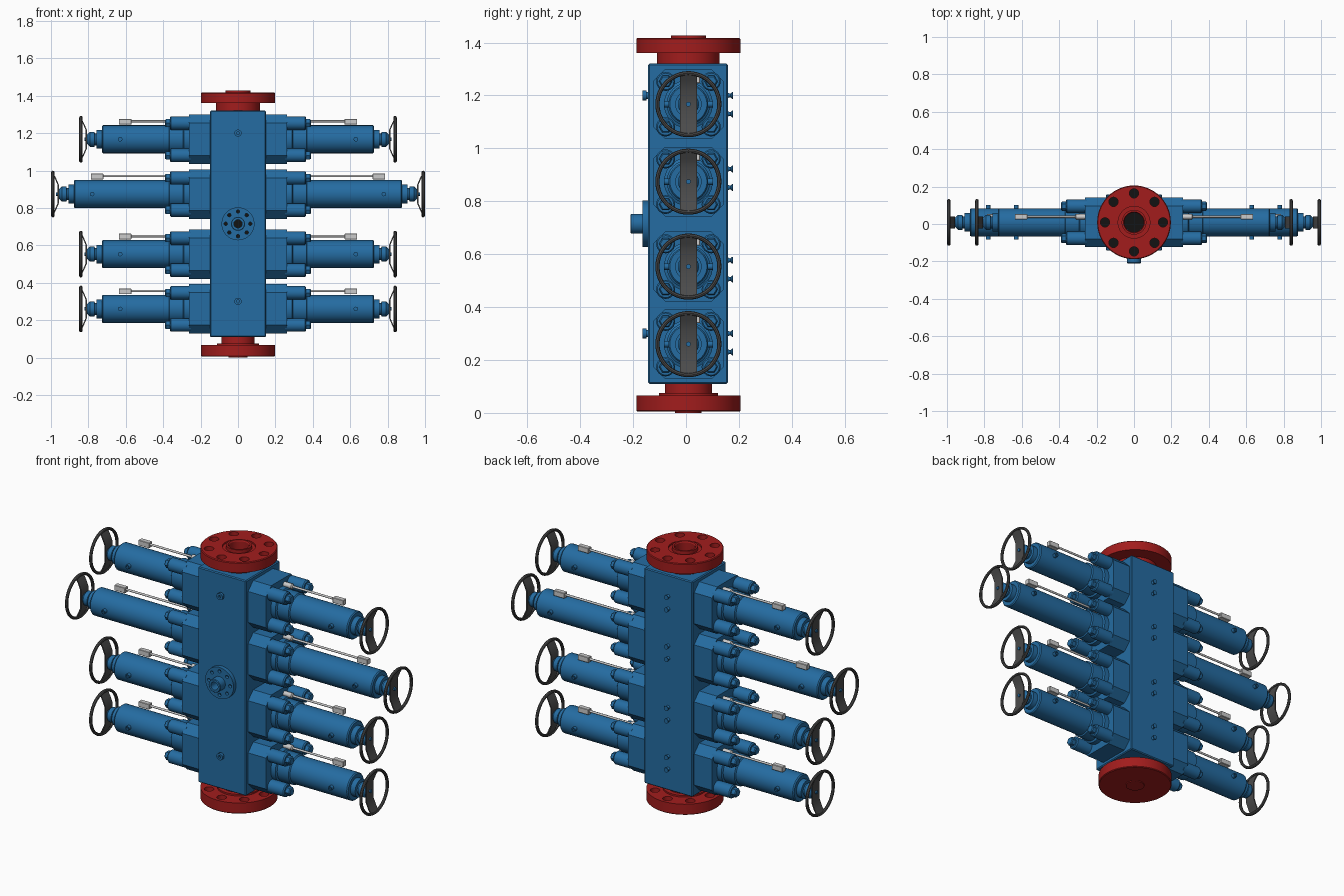
import bpy, bmesh
from math import pi, cos, sin, radians
from mathutils import Vector, Matrix

if "Cube" in bpy.data.objects:
    bpy.data.objects.remove(bpy.data.objects["Cube"])

YC = 0.009                      # centre line of the stack in y
LEVELS = [(1.167, 0.0), (0.874, 0.15), (0.553, 0.0), (0.26, 0.0)]  # height, extra length


def material(name, rgb):
    m = bpy.data.materials.new(name)
    m.diffuse_color = (*rgb, 1)
    m.use_nodes = True
    m.node_tree.nodes["Principled BSDF"].inputs["Base Color"].default_value = m.diffuse_color
    return m


BLUE = material("blue_paint", (0.018, 0.15, 0.36))
RED = material("red_paint", (0.36, 0.012, 0.012))
IRON = material("dark_iron", (0.07, 0.07, 0.07))
BLACK = material("hole_black", (0.006, 0.006, 0.006))


def finish(bm, name, mat, mirror=False):
    bmesh.ops.remove_doubles(bm, verts=bm.verts, dist=1e-5)
    bmesh.ops.recalc_face_normals(bm, faces=bm.faces)
    me = bpy.data.meshes.new(name)
    bm.to_mesh(me)
    bm.free()
    if mat:
        me.materials.append(mat)
    ob = bpy.data.objects.new(name, me)
    bpy.context.collection.objects.link(ob)
    if mirror:
        ob.modifiers.new("mirror", 'MIRROR').use_mirror_merge = False
    return ob


def lathe(name, profile, origin, axis, mat, seg=48, closed=False, mirror=False):
    """Spin (radius, distance) points round an axis through origin."""
    bm = bmesh.new()
    vs = [bm.verts.new((r, 0, t)) for r, t in profile]
    es = [bm.edges.new(p) for p in zip(vs, vs[1:])]
    if closed:
        es.append(bm.edges.new((vs[-1], vs[0])))
    bmesh.ops.spin(bm, geom=vs + es, axis=(0, 0, 1), cent=(0, 0, 0),
                   steps=seg, angle=2 * pi, use_duplicate=False)
    rot = Vector(axis).to_track_quat('Z', 'Y').to_matrix().to_4x4()
    bm.transform(Matrix.Translation(origin) @ rot)
    return finish(bm, name, mat, mirror)


def box(name, lo, hi, mat, bevel=0.0, along_x=False, mirror=False):
    bm = bmesh.new()
    lo, hi = Vector(lo), Vector(hi)
    bmesh.ops.create_cube(bm, size=1)
    bmesh.ops.scale(bm, vec=hi - lo, verts=bm.verts)
    bmesh.ops.translate(bm, vec=(lo + hi) / 2, verts=bm.verts)
    if bevel:
        es = [e for e in bm.edges if not along_x
              or abs(e.verts[0].co.x - e.verts[1].co.x) > 1e-4]
        bmesh.ops.bevel(bm, geom=es, offset=bevel, segments=1, affect='EDGES')
    return finish(bm, name, mat, mirror)


def bolt_holes(ob, origin, axis, ring, r, top, depth):
    """Cut eight blind holes and lay a dark floor in each."""
    rot = Vector(axis).to_track_quat('Z', 'Y').to_matrix().to_4x4()
    place = Matrix.Translation(origin) @ rot
    bm = bmesh.new()
    for i in range(8):
        a = i * pi / 4
        c = Vector((ring * cos(a), ring * sin(a), top))
        bmesh.ops.create_cone(bm, cap_ends=True, segments=20, radius1=r, radius2=r,
                              depth=2 * depth, matrix=place @ Matrix.Translation(c))
        lathe(ob.name + "_hole_floor", [(0, 0.001 - depth), (r, 0.001 - depth)],
              place @ c, axis, BLACK, 20)
    cutter = finish(bm, "hole_cutter", None)
    cutter.hide_render = True
    mod = ob.modifiers.new("holes", 'BOOLEAN')
    mod.operation, mod.solver, mod.object = 'DIFFERENCE', 'EXACT', cutter
    bpy.context.view_layer.objects.active = ob
    bpy.ops.object.modifier_apply(modifier=mod.name)
    bpy.data.objects.remove(cutter)


UP, FRONT, BACK, RIGHT = (0, 0, 1), (0, -1, 0), (0, 1, 0), (1, 0, 0)

# Main body
box("body", (-0.15, -0.143, 0.11), (0.15, 0.158, 1.32), BLUE, bevel=0.005)

# Top flange with open bore and seal groove
top = lathe("top_flange", [(0.052, 1.31), (0.052, 1.421), (0.056, 1.427), (0.066, 1.427),
            (0.066, 1.408), (0.085, 1.408), (0.085, 1.417), (0.193, 1.417), (0.197, 1.413),
            (0.197, 1.36), (0.118, 1.36), (0.118, 1.31)], (0, YC, 0), UP, RED, 64, closed=True)
bolt_holes(top, (0, YC, 0), UP, 0.155, 0.025, 1.417, 0.05)
lathe("bore_floor", [(0, 1.323), (0.052, 1.323)], (0, YC, 0), UP, BLACK)

# Bottom flange, closed underneath
bottom = lathe("bottom_flange", [(0, 0), (0.05, 0), (0.05, 0.005), (0.193, 0.005),
               (0.197, 0.009), (0.197, 0.066), (0.112, 0.066), (0.112, 0.075), (0.089, 0.075),
               (0.089, 0.115), (0, 0.115)], (0, YC, 0), UP, RED, 64)
bolt_holes(bottom, (0, YC, 0), UP, 0.155, 0.025, 0.066, 0.05)

# Side outlet on the front
outlet = lathe("front_outlet", [(0.022, 0.14), (0.022, 0.21), (0.034, 0.21), (0.037, 0.207),
               (0.037, 0.165), (0.088, 0.165), (0.088, 0.14)],
               (0, 0, 0.715), FRONT, BLUE, closed=True)
bolt_holes(outlet, (0, 0, 0.715), FRONT, 0.066, 0.009, 0.165, 0.018)
lathe("outlet_floor", [(0, 0.146), (0.022, 0.146)], (0, 0, 0.715), FRONT, BLACK)

# Front plugs and rear grease fittings
for z in (1.2, 0.3):
    lathe("front_plug", [(0.013, 0.14), (0.013, 0.15), (0.019, 0.15), (0.019, 0.165),
          (0.008, 0.165), (0.008, 0.155), (0, 0.155)], (0, 0, z), FRONT, BLUE, 24)
for z in (1.2, 1.13, 0.922, 0.852, 0.577, 0.506, 0.3, 0.23):
    lathe("rear_fitting", [(0.012, 0.155), (0.007, 0.165), (0.007, 0.168), (0.013, 0.174),
          (0.013, 0.178), (0, 0.178)], (0, 0, z), BACK, BLUE, 16)

# Ram assemblies: built on the right, mirrored to the left
for z, ext in LEVELS:
    c = (0, YC, z)
    box("bonnet", (0.145, YC - 0.133, z - 0.132), (0.262, YC + 0.133, z + 0.132), BLUE,
        bevel=0.045, along_x=True, mirror=True)

    # Bonnet hub, cylinder and stepped end cap
    e = ext
    lathe("ram_cylinder", [(0, 0.25), (0.092, 0.25), (0.092, 0.29), (0.082, 0.295),
          (0.082, 0.365), (0.075, 0.37), (0.075, 0.722 + e), (0.07, 0.728 + e),
          (0.05, 0.728 + e), (0.05, 0.757 + e), (0.032, 0.757 + e), (0.032, 0.765 + e),
          (0.04, 0.768 + e), (0.04, 0.792 + e), (0.022, 0.81 + e), (0.009, 0.81 + e),
          (0.009, 0.822 + e), (0, 0.822 + e)], c, RIGHT, BLUE, mirror=True)

    # Bonnet bolts with hexagonal heads
    for sy in (-1, 1):
        for sz in (-1, 1):
            o = (0, YC + sy * 0.086, z + sz * 0.086)
            lathe("bonnet_bolt", [(0, 0.25), (0.036, 0.25), (0.036, 0.358), (0.031, 0.364),
                  (0, 0.364)], o, RIGHT, BLUE, 24, mirror=True)
            lathe("bolt_head", [(0.025, 0.36), (0.025, 0.385), (0.02, 0.39), (0, 0.39)],
                  o, RIGHT, BLUE, 6, mirror=True)
        # Hydraulic ports on the cylinder sides
        lathe("cylinder_port", [(0.012, 0.07), (0.012, 0.093), (0.007, 0.093),
              (0.007, 0.085), (0, 0.085)], (0.63 + e, YC, z), (0, sy, 0), BLUE, 16, mirror=True)

    # Position indicator rod
    o = (0, YC + 0.03, z + 0.096)
    lathe("indicator_rod", [(0, 0.25), (0.014, 0.25), (0.014, 0.31), (0.006, 0.315),
          (0.006, 0.58 + e)], o, RIGHT, None, 16, mirror=True)
    box("indicator_block", (0.57 + e, o[1] - 0.014, o[2] - 0.017),
        (0.637 + e, o[1] + 0.014, o[2] + 0.013), None, bevel=0.002, mirror=True)

    # Handwheel rim
    rim = [(0.117 + 0.008 * cos(i * pi / 4), 0.84 + e + 0.009 * sin(i * pi / 4)) for i in range(8)]
    lathe("handwheel_rim", rim, c, RIGHT, IRON, closed=True, mirror=True)

    # Dished spoke bar across the handwheel
    bm = bmesh.new()
    path = [(-0.117, 0.84), (-0.085, 0.823), (-0.05, 0.808), (0.05, 0.808),
            (0.085, 0.823), (0.117, 0.84)]
    rows = [[bm.verts.new((x + e + d, YC + y, z + h))
             for d, y in ((0, -0.032), (0, 0.032), (0.007, 0.032), (0.007, -0.032))]
            for h, x in path]
    for a, b in zip(rows, rows[1:]):
        for i in range(4):
            j = (i + 1) % 4
            bm.faces.new((a[i], a[j], b[j], b[i]))
    bm.faces.new(rows[0])
    bm.faces.new(rows[-1])
    finish(bm, "handwheel_spoke", IRON, mirror=True)

# Smooth curved faces, keep edges crisp
bpy.ops.object.select_all(action='SELECT')
bpy.context.view_layer.objects.active = top
bpy.ops.object.shade_smooth_by_angle(angle=radians(30))
